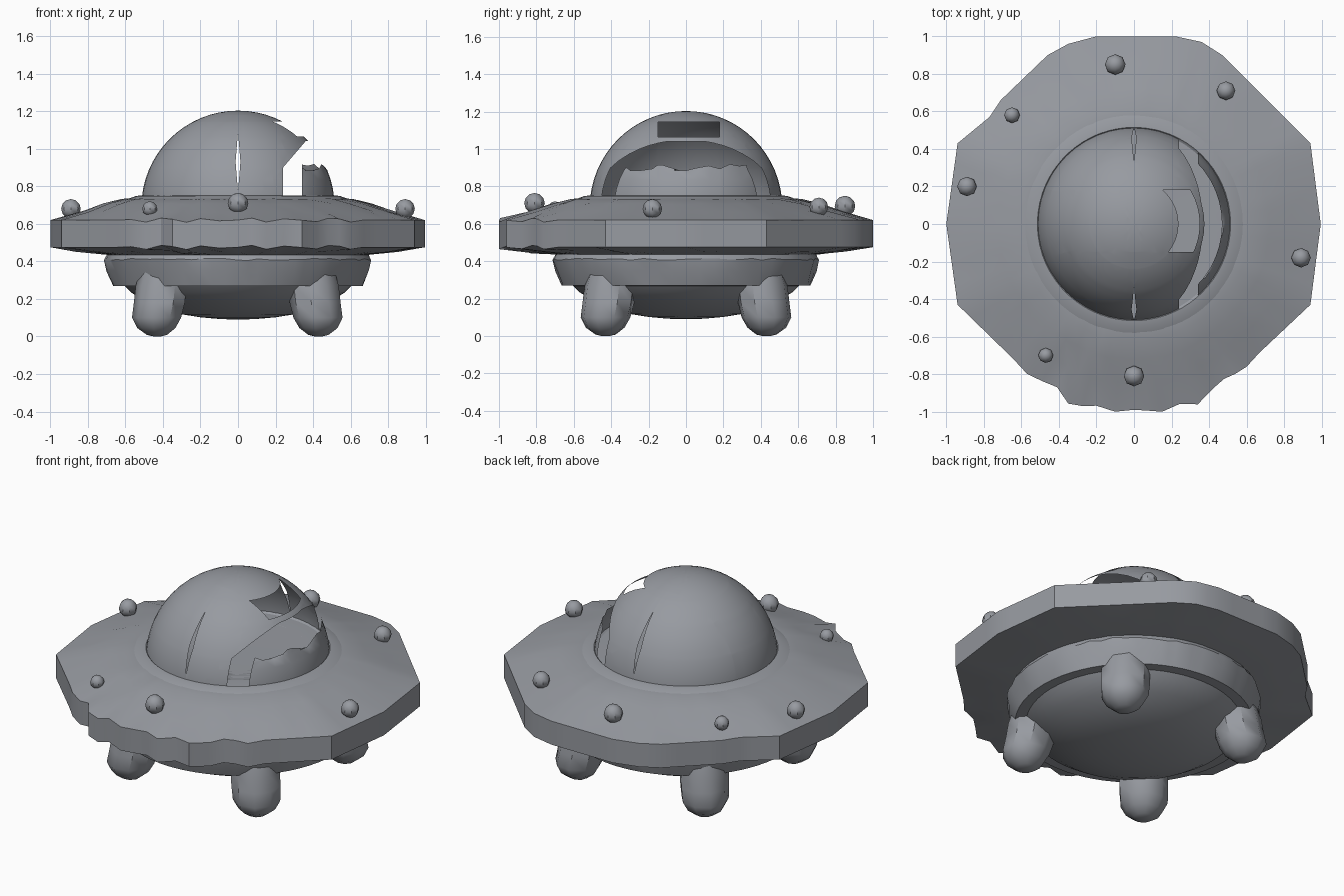
import bpy, bmesh, math, random
from mathutils import Vector

if "Cube" in bpy.data.objects:
    bpy.data.objects.remove(bpy.data.objects["Cube"])

random.seed(4)
metal = bpy.data.materials.new("dull_grey_metal")
metal.diffuse_color = (0.31, 0.325, 0.355, 1)
metal.use_nodes = True
metal.node_tree.nodes["Principled BSDF"].inputs["Base Color"].default_value = metal.diffuse_color


def finish(name, bm, angle=35, normals=True):
    """Turn a bmesh into a named, shaded object."""
    if normals:
        bmesh.ops.recalc_face_normals(bm, faces=bm.faces)
    me = bpy.data.meshes.new(name)
    bm.to_mesh(me)
    bm.free()
    ob = bpy.data.objects.new(name, me)
    bpy.context.collection.objects.link(ob)
    me.materials.append(metal)
    bpy.ops.object.select_all(action='DESELECT')
    ob.select_set(True)
    bpy.context.view_layer.objects.active = ob
    bpy.ops.object.shade_smooth_by_angle(angle=math.radians(angle))
    return ob


def loft(rings):
    """Skin a list of equally long point rings and cap both ends."""
    bm = bmesh.new()
    vs = [[bm.verts.new(p) for p in ring] for ring in rings]
    n = len(vs[0])
    for a, b in zip(vs, vs[1:]):
        for i in range(n):
            j = (i + 1) % n
            bm.faces.new((a[i], a[j], b[j], b[i]))
    bm.faces.new(vs[0])
    bm.faces.new(vs[-1])
    return bm


# Battered saucer outline seen from the top, edges subdivided
corners = [(-.2, 1), (-.35, .96), (-.46, .9), (-.71, .66), (-.77, .57), (-.94, .43),
           (-1, 0), (-.94, -.43), (-.57, -.79), (-.41, -.88), (-.35, -.95), (-.2, -.98),
           (0, -1), (.15, -.99), (.34, -.95), (.42, -.88), (.6, -.75), (.94, -.43),
           (.995, 0), (.94, .43), (.47, .9), (.36, .97), (.22, 1)]
outline = []
for p, q in zip(corners, corners[1:] + corners[:1]):
    p, q = Vector(p), Vector(q)
    k = max(1, math.ceil((q - p).length / .11))
    outline += [p.lerp(q, i / k) for i in range(k)]


def ring(r, z, follow, dent=0.0):
    """Ring of radius r; follow = how far it takes on the battered outline."""
    pts = []
    for p in outline:
        rad = r * (1 + follow * (p.length - 1)) + random.uniform(-dent, dent)
        d = p.normalized() * rad
        pts.append((d.x, d.y, z + random.uniform(-dent, dent)))
    return pts


# Saucer disc: top slope, vertical rim, underside
disc = loft([ring(.40, .735, 0), ring(.55, .738, 0), ring(.62, .73, .1, .003),
             ring(.72, .705, .2, .005), ring(.85, .663, .6, .004), ring(1, .62, 1),
             ring(1, .475, 1), ring(.86, .455, .6, .005), ring(.70, .435, 0),
             ring(.5, .43, 0)])
# dents along the front rim
for v in disc.verts:
    if v.co.y < -.72 and v.co.z < .64:
        v.co.z += .012 * math.sin(v.co.x * 28)
        v.co.y += .012 * math.sin(v.co.x * 28 + 1)
        v.co.y = max(v.co.y, -1)
finish("saucer_disc", disc, 30)

# Lower hull drum
finish("lower_hull", loft([ring(.69, .45, 0), ring(.71, .41, 0, .006), ring(.695, .35, 0, .006),
                           ring(.665, .27, 0), ring(.56, .268, 0)]), 30)

# Shallow belly bowl
finish("belly_bowl", loft([ring(r, z, 0) for r, z in
       [(.61, .275), (.57, .235), (.5, .19), (.4, .147), (.3, .118), (.2, .102),
        (.1, .093), (.02, .09)]]), 40)

# Four stubby feet on the diagonals
for sx in (-1, 1):
    for sy in (-1, 1):
        rings = []
        for z, r, c in [(.36, .125, .395), (.27, .14, .405), (.18, .14, .415),
                        (.10, .135, .43), (.045, .105, .432), (.008, .055, .43), (0, .02, .43)]:
            rings.append([(sx * c + r * math.cos(a), sy * c + r * math.sin(a), z)
                          for a in [math.tau * (i + .5) / 9 for i in range(9)]])
        finish(f"{'left' if sx < 0 else 'right'}_{'front' if sy < 0 else 'back'}_foot",
               loft(rings), 40)

# Rivet knobs on the disc
for i, (x, y, z, r) in enumerate([(-.1, .85, .695, .055), (.49, .71, .69, .05),
                                  (.89, -.18, .68, .052), (0, -.81, .71, .055),
                                  (-.47, -.70, .68, .04), (-.89, .2, .68, .052),
                                  (-.65, .58, .68, .042)]):
    bm = bmesh.new()
    bmesh.ops.create_uvsphere(bm, u_segments=8, v_segments=6, radius=r)
    for v in bm.verts:
        v.co += Vector((x, y, z))
    finish(f"rivet_{i + 1}", bm, 40)

# Hollow glass dome, cut along planes, then broken areas removed
R, CZ = .515, .688
bm = bmesh.new()
bmesh.ops.create_uvsphere(bm, u_segments=48, v_segments=32, radius=R)
for v in bm.verts:
    v.co.z += CZ
SLIT_Z, SLIT_H, SLIT_W = .93, .16, .013
cuts = [((0, 0, .72), (0, 0, 1)), ((.24, 0, 0), (1, 0, 0)), ((.34, 0, 0), (1, 0, 0)),
        ((0, 0, .9), (0, 0, 1)), ((0, 0, 1.04), (0, 0, 1)), ((.24, 0, .9), (.14, 0, -.12)),
        ((0, -.15, 0), (0, 1, 0)), ((0, .18, 0), (0, 1, 0)),
        ((0, 0, 1.065), (0, 0, 1)), ((0, 0, 1.145), (0, 0, 1))]
cuts += [((sx * SLIT_W, 0, SLIT_Z), (sx * SLIT_H, 0, sz * SLIT_W))
         for sx in (-1, 1) for sz in (-1, 1)]
for co, no in cuts:
    bmesh.ops.bisect_plane(bm, geom=bm.verts[:] + bm.edges[:] + bm.faces[:],
                           plane_co=co, plane_no=no)


def broken(c):
    if c.z < .72:
        return True
    if c.z < .9:                                    # gap beside the loose shard
        if .24 < c.x < .34:
            return True
    elif c.z < 1.04 and c.x > .24 + (c.z - .9) * .12 / .14:
        return True
    if 1.065 < c.z < 1.145 and -.15 < c.y < .18 and c.x > 0:   # upper hole
        return True
    return abs(c.x) / SLIT_W + abs(c.z - SLIT_Z) / SLIT_H < 1  # front and back slits


bmesh.ops.delete(bm, geom=[f for f in bm.faces if broken(f.calc_center_median())],
                 context='FACES')
# jagged upper edge of the shard
for v in bm.verts:
    if v.co.x > .34 and abs(v.co.z - .9) < .002:
        v.co.z += random.uniform(-.03, .02)
finish("cracked_dome", bm, 60, normals=False)

# Low collar where the dome meets the disc
finish("dome_collar", loft([ring(.58, .735, 0), ring(.545, .748, 0), ring(.515, .752, 0),
                            ring(.50, .735, 0)]), 50)
